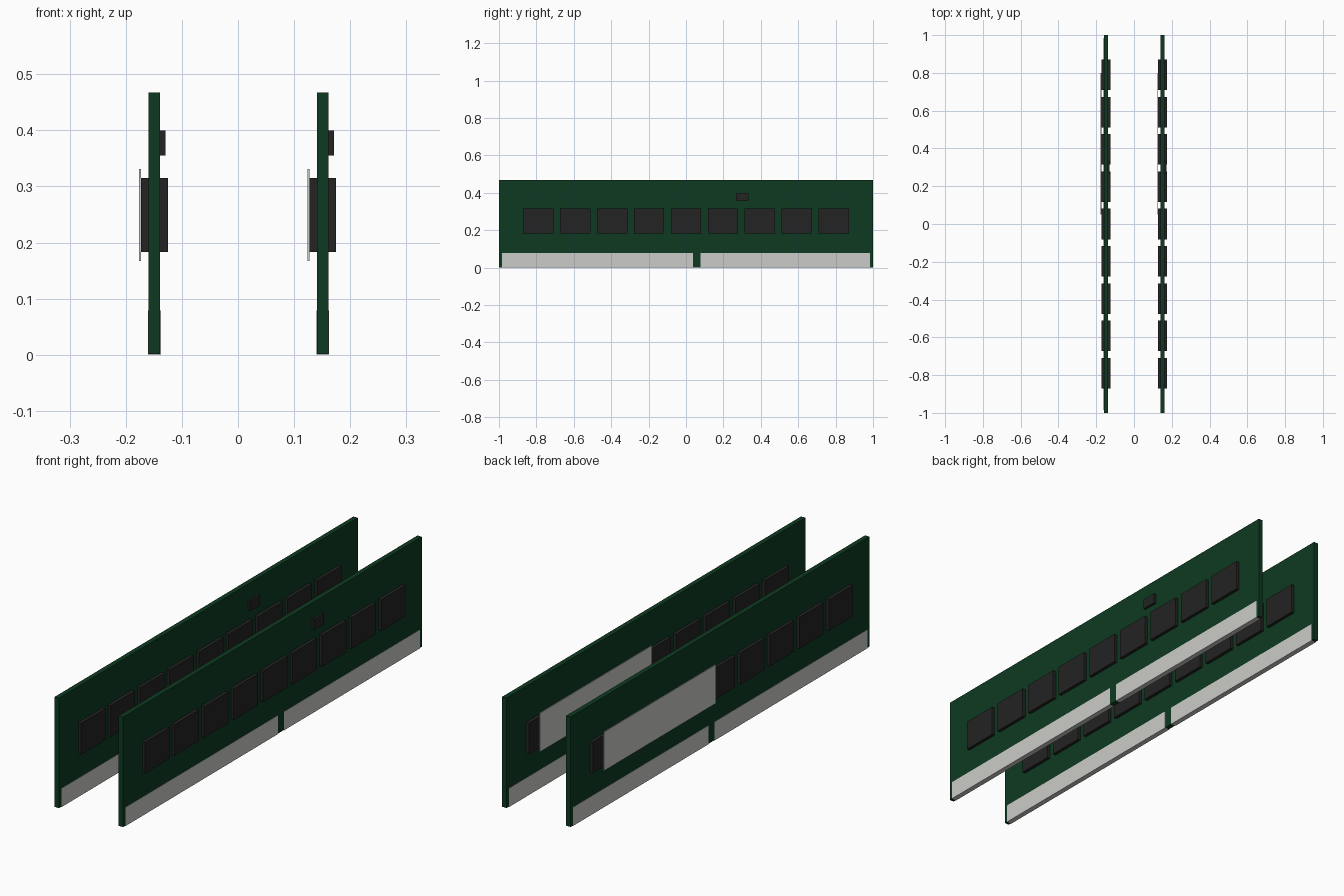
import bpy

cube = bpy.data.objects.get("Cube")
if cube:
    bpy.data.objects.remove(cube, do_unlink=True)


def material(name, rgb):
    m = bpy.data.materials.new(name)
    m.use_nodes = True
    m.diffuse_color = (*rgb, 1)
    m.node_tree.nodes["Principled BSDF"].inputs["Base Color"].default_value = (*rgb, 1)
    return m


GREEN = material("board green", (0.004, 0.042, 0.0145))
BLACK = material("chip black", (0.017, 0.017, 0.017))
SILVER = material("pale silver", (0.6, 0.6, 0.58))


def box(name, x, y, z, mat):
    """Box spanning the (low, high) pairs along each axis."""
    spans = (x, y, z)
    bpy.ops.mesh.primitive_cube_add(size=1, location=[(a + b) / 2 for a, b in spans])
    ob = bpy.context.object
    ob.name = name
    ob.scale = [b - a for a, b in spans]
    bpy.ops.object.transform_apply(location=False, rotation=False, scale=True)
    ob.data.materials.append(mat)
    return ob


def memory_module(side, cx):
    def around(half):
        return (cx - half, cx + half)

    # circuit board
    box(side + "_board", around(0.0103), (-1, 1), (0.001, 0.467), GREEN)

    # edge contacts either side of the key notch
    box(side + "_long_contacts", around(0.0115), (-0.985, 0.037), (0, 0.079), SILVER)
    box(side + "_short_contacts", around(0.0115), (0.077, 0.985), (0, 0.079), SILVER)

    # row of nine chips, showing on both faces
    for i in range(9):
        y = (i - 4) * 0.1975
        box(f"{side}_chip_{i + 1}", around(0.024), (y - 0.081, y + 0.081), (0.183, 0.315), BLACK)

    # small controller chip on one face, label plate on the other
    box(side + "_small_chip", (cx, cx + 0.02), (0.266, 0.333), (0.355, 0.4), BLACK)
    box(side + "_label", (cx - 0.0275, cx - 0.0235), (0.05, 0.8), (0.167, 0.331), SILVER)


for side, cx in (("right", -0.149), ("left", 0.151)):
    memory_module(side, cx)
